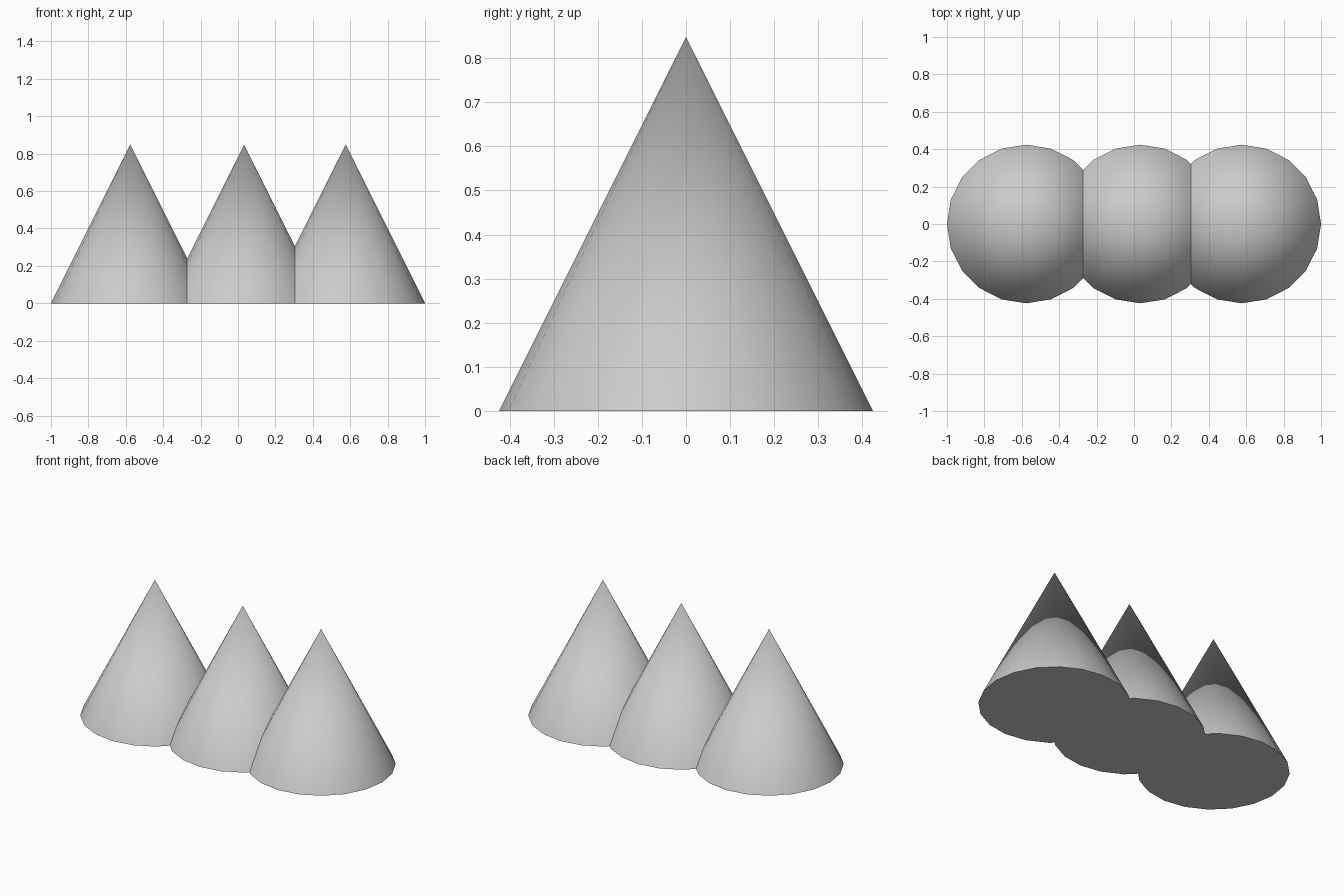
import bpy

if "Cube" in bpy.data.objects:
    bpy.data.objects.remove(bpy.data.objects["Cube"])

RADIUS, HEIGHT, SIDES = 0.424, 0.848, 20


def cone(name, x):
    # Cone standing on the ground, smooth sides with a sharp base rim
    bpy.ops.mesh.primitive_cone_add(vertices=SIDES, radius1=RADIUS, radius2=0,
                                    depth=HEIGHT, location=(x, 0, HEIGHT / 2))
    ob = bpy.context.object
    ob.name = name
    bpy.ops.object.shade_smooth_by_angle()
    return ob


# Row of three overlapping cones
for name, x in (("left_cone", -0.576), ("middle_cone", 0.033), ("right_cone", 0.576)):
    cone(name, x)
